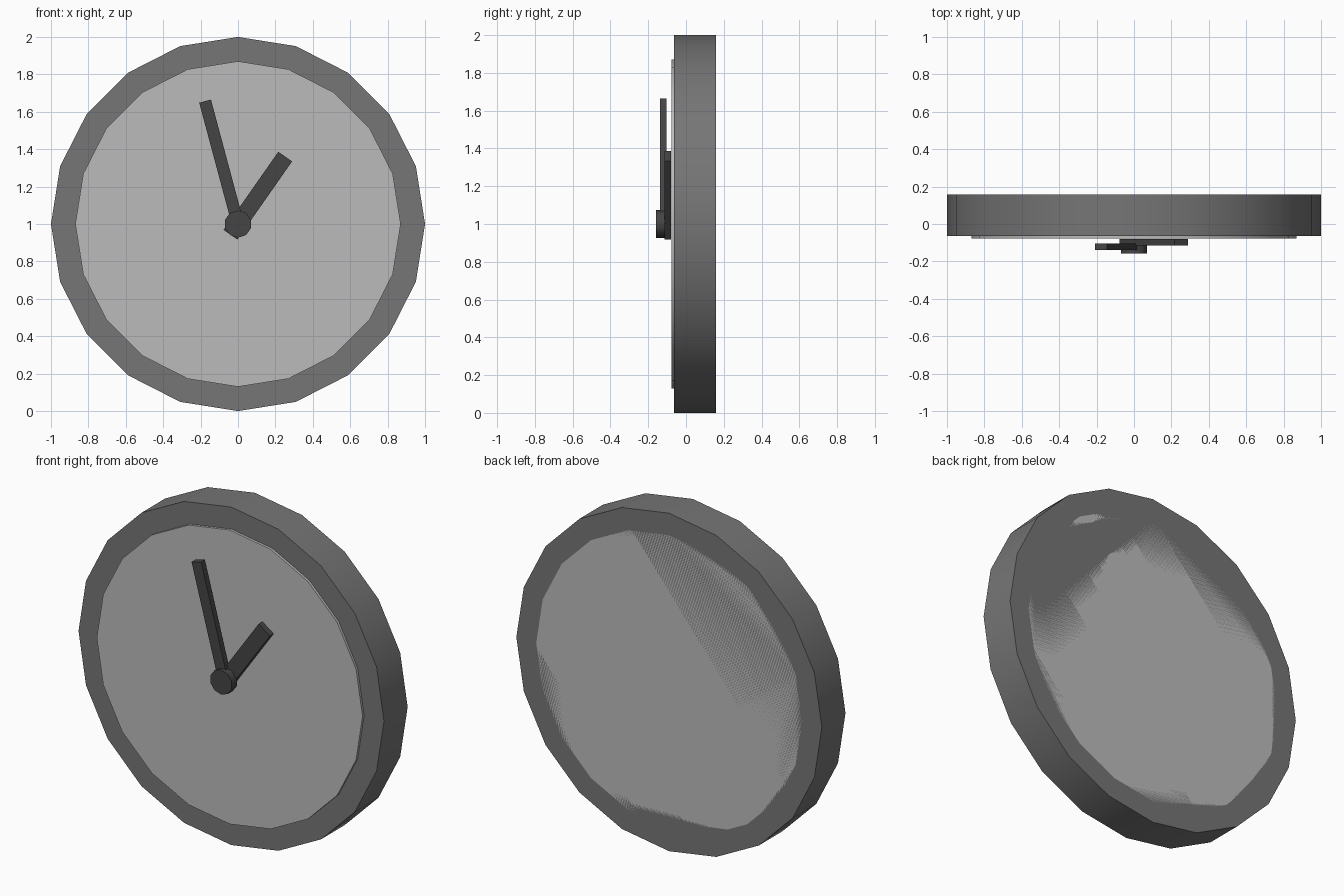
import bpy
from math import radians, sin, cos, pi
from mathutils import Matrix

if "Cube" in bpy.data.objects:
    bpy.data.objects.remove(bpy.data.objects["Cube"])

CENTRE_Z = 1.0


def grey(name, v):
    m = bpy.data.materials.new(name)
    m.diffuse_color = (v, v, v, 1)
    m.use_nodes = True
    m.node_tree.nodes["Principled BSDF"].inputs["Base Color"].default_value = m.diffuse_color
    return m


dark, light, black = grey("rim_grey", 0.18), grey("face_grey", 0.5), grey("hand_grey", 0.06)


def prism(name, outline, y0, y1, mat):
    """Extrude an (x, z) outline from y0 (front) to y1 (back)."""
    n = len(outline)
    verts = [(x, y, z + CENTRE_Z) for y in (y0, y1) for x, z in outline]
    faces = [tuple(range(n)), tuple(reversed(range(n, 2 * n)))]
    faces += [(i, i + n, (i + 1) % n + n, (i + 1) % n) for i in range(n)]
    me = bpy.data.meshes.new(name)
    me.from_pydata(verts, [], faces)
    me.materials.append(mat)
    ob = bpy.data.objects.new(name, me)
    bpy.context.collection.objects.link(ob)
    return ob


def disc(name, sides, r, y0, y1, mat):
    pts = [(r * cos(pi / 2 + 2 * pi * i / sides), r * sin(pi / 2 + 2 * pi * i / sides))
           for i in range(sides)]
    ob = prism(name, pts, y0, y1, mat)
    # smooth the round wall, keep the rims sharp
    bpy.ops.object.select_all(action='DESELECT')
    ob.select_set(True)
    bpy.context.view_layer.objects.active = ob
    bpy.ops.object.shade_smooth_by_angle(angle=radians(40))
    return ob


def hand(name, width, tail, length, clockwise, y0, y1, mat):
    w = width / 2
    rot = Matrix.Rotation(radians(-clockwise), 2)
    pts = [rot @ Matrix(((x, 0), (z, 0))).col[0]
           for x, z in ((-w, -tail), (w, -tail), (w, length), (-w, length))]
    return prism(name, [(p.x, p.y) for p in pts], y0, y1, mat)


# Case and dial; the dial runs through to the back of the case
disc("clock_case", 20, 1.0, -0.063, 0.158, dark)
disc("clock_dial", 20, 0.87, -0.078, 0.158, light)

# Hands and centre cap
hand("hour_hand", 0.09, 0.07, 0.44, 35, -0.115, -0.08, black)
hand("minute_hand", 0.065, 0.0, 0.68, -15, -0.138, -0.103, black)
disc("centre_cap", 10, 0.073, -0.158, -0.11, black)
